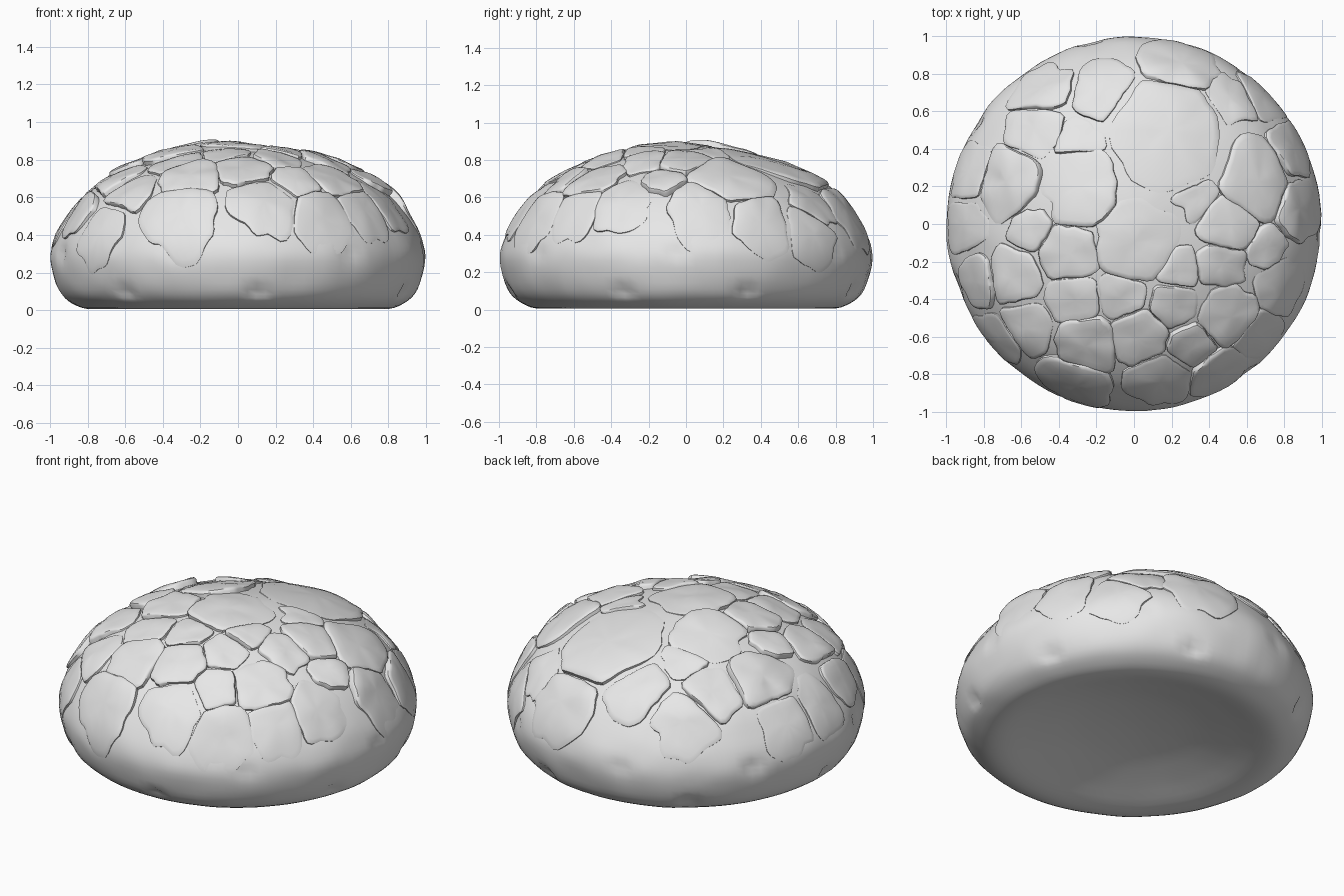
import bpy, bmesh, math, random
from mathutils import Vector, noise

if "Cube" in bpy.data.objects:
    bpy.data.objects.remove(bpy.data.objects["Cube"])

random.seed(7)

crust_grey = bpy.data.materials.new("plain_grey")
crust_grey.use_nodes = True
grey = (0.8, 0.8, 0.8, 1)
crust_grey.diffuse_color = grey
crust_grey.node_tree.nodes["Principled BSDF"].inputs["Base Color"].default_value = grey

# Half outline of the bun: radius and height, from crown to hollow underside
OUTLINE = [(0, .88), (.37, .828), (.62, .73), (.8, .615), (.91, .485), (.975, .37),
           (.995, .26), (.955, .11), (.88, .035), (.76, .005), (.55, .055),
           (.3, .105), (0, .125)]


def spline(points, steps):
    """Smooth curve through the points, mirrored across the axis at both ends."""
    pts = [Vector(p) for p in points]
    pts = [Vector((-pts[1].x, pts[1].y))] + pts + [Vector((-pts[-2].x, pts[-2].y))]
    out = []
    for a, b, c, d in zip(pts, pts[1:], pts[2:], pts[3:]):
        for i in range(steps):
            t = i / steps
            out.append(b + ((c - a) * t + (2 * a - 5 * b + 4 * c - d) * t ** 2
                            + (3 * b - a - 3 * c + d) * t ** 3) / 2)
    return out + [pts[-2]]


curve = spline(OUTLINE, 12)
lengths = [0]
for p, q in zip(curve, curve[1:]):
    lengths.append(lengths[-1] + (q - p).length)


def on_outline(s):
    """Point and outward normal at arc length s from the crown."""
    i = 0
    while i < len(curve) - 2 and lengths[i + 1] < s:
        i += 1
    step = curve[i + 1] - curve[i]
    point = curve[i] + step * (s - lengths[i]) / step.length
    near = (curve[min(i + 2, len(curve) - 1)] - curve[max(i - 1, 0)]).normalized()
    return point, Vector((-near.y, near.x))


def on_dome(flat, height):
    """Wrap a flat position onto the dome, lifted by height."""
    turn = math.atan2(flat.y, flat.x)
    point, normal = on_outline(flat.length)
    p = point + normal * height
    return Vector((p.x * math.cos(turn), p.x * math.sin(turn), p.y))


def finish(name, bm, angle):
    bmesh.ops.recalc_face_normals(bm, faces=bm.faces)
    mesh = bpy.data.meshes.new(name)
    bm.to_mesh(mesh)
    bm.free()
    mesh.materials.append(crust_grey)
    ob = bpy.data.objects.new(name, mesh)
    bpy.context.collection.objects.link(ob)
    bpy.ops.object.select_all(action="DESELECT")
    ob.select_set(True)
    bpy.context.view_layer.objects.active = ob
    bpy.ops.object.shade_smooth_by_angle(angle=math.radians(angle))


def skin(bm, centre, rings, end=None):
    """Fan from the centre, then bands of quads from ring to ring."""
    n = len(rings[0])
    for i in range(n):
        j = (i + 1) % n
        bm.faces.new((centre, rings[0][i], rings[0][j]))
        for a, b in zip(rings, rings[1:]):
            bm.faces.new((a[i], b[i], b[j], a[j]))
        if end:
            bm.faces.new((rings[-1][i], end, rings[-1][j]))


# Bun body: turned outline, slightly lumpy, with small pits round the side
bm = bmesh.new()
SIDES = 120
pits = []
for i in range(14):
    turn = math.tau * (i + random.uniform(-.3, .3)) / 14
    z = .09 if i % 2 else .3
    pits.append(Vector((.96 * math.cos(turn), .96 * math.sin(turn), z)))
rings = []
for p in curve[3:-1:3]:
    ring = []
    for i in range(SIDES):
        turn = math.tau * i / SIDES
        co = Vector((p.x * math.cos(turn), p.x * math.sin(turn), p.y))
        co *= 1 + .007 * noise.noise(co * 4) + .004 * noise.noise(co * 9)
        dent = sum(.04 * math.exp(-((co - q).length / .04) ** 2) for q in pits)
        co.x *= 1 - dent
        co.y *= 1 - dent
        ring.append(bm.verts.new(co))
    rings.append(ring)
skin(bm, bm.verts.new((0, 0, curve[0].y)), rings, bm.verts.new((0, 0, curve[-1].y)))
finish("bun_body", bm, 50)

# Crust plates: x, y and reach, in hundredths, seen from above
PLATES = [(18, 49, 35), (-28, 19, 23), (0, -8, 22), (-32, -15, 18), (-30, -40, 17),
          (-7, -37, 17), (22, -23, 13), (45, -20, 15), (49, 0, 18), (32, 13, 12),
          (20, -43, 16), (50, -48, 19), (2, -60, 19), (-25, -63, 20), (30, -65, 18),
          (66, -58, 18), (-56, -54, 18), (-63, -28, 18), (-54, -2, 13), (-66, 22, 20),
          (-52, 50, 18), (-29, 43, 13), (-48, 71, 20), (-16, 70, 20), (25, 84, 24),
          (50, 66, 19), (65, 22, 22), (86, 8, 20), (-87, 27, 20), (-90, 0, 18),
          (-82, -30, 18), (-72, -62, 20), (-30, -84, 22), (14, -83, 22),
          (45, -79, 20), (77, -35, 18), (69, -12, 13), (68, 68, 19), (84, 40, 18)]


def unwrap(x, y):
    """Flat position whose wrapped point lies above x, y."""
    r = math.hypot(x, y)
    s = next(l for l, p in zip(lengths, curve) if p.x >= r)
    return Vector((x, y)) * (s / r if r else 1)


seeds = [(unwrap(x / 100, y / 100), reach / 100) for x, y, reach in PLATES]
STEPS = 40
ways = [Vector((math.cos(math.tau * i / STEPS), math.sin(math.tau * i / STEPS)))
        for i in range(STEPS)]
bm = bmesh.new()
for k, (seed, reach) in enumerate(seeds):
    # Irregular outline, stopped near halfway to each neighbour, some overlapping
    spread = random.uniform(.9, 1.08)
    reaches = []
    for way in ways:
        wobble = noise.noise(Vector((way.x, way.y, k * 3.7)) * 1.6)
        far = reach * (1.08 + .5 * wobble)
        for other, other_reach in seeds:
            gap = other - seed
            along = way.dot(gap)
            if along > 0:
                border = (gap.length_squared + reach ** 2 - other_reach ** 2) / 2
                far = min(far, max(border * spread / along, .04))
        reaches.append(far * (1 + .1 * noise.noise(Vector((way.x, way.y, k)) * 3)))
    reaches = [(reaches[i - 1] + 4 * reaches[i] + reaches[(i + 1) % STEPS]) / 6
               for i in range(STEPS)]

    # Tilted, lumpy top with a crisp edge, melting into the body lower down
    lift = random.uniform(.012, .032)
    tilt = Vector((random.uniform(-1, 1), random.uniform(-1, 1))) * .09

    def vert(offset, share):
        q = seed + offset
        fade = min(1, max(.1, (1.3 - q.length) / .4))
        lump = .01 * noise.noise(Vector((offset.x, offset.y, k)) * 8)
        h = max(.004, lift + tilt.dot(offset) + lump) * fade * share
        return bm.verts.new(on_dome(q, h if share > 0 else -.025))

    rings = []
    for size, share in ((.3, 1), (.6, 1), (.85, .95), (.94, .85), (.985, .6), (1, 0)):
        rings.append([vert(way * far * size, share) for way, far in zip(ways, reaches)])
    skin(bm, vert(Vector((0, 0)), 1), rings)
finish("crust_plates", bm, 40)
